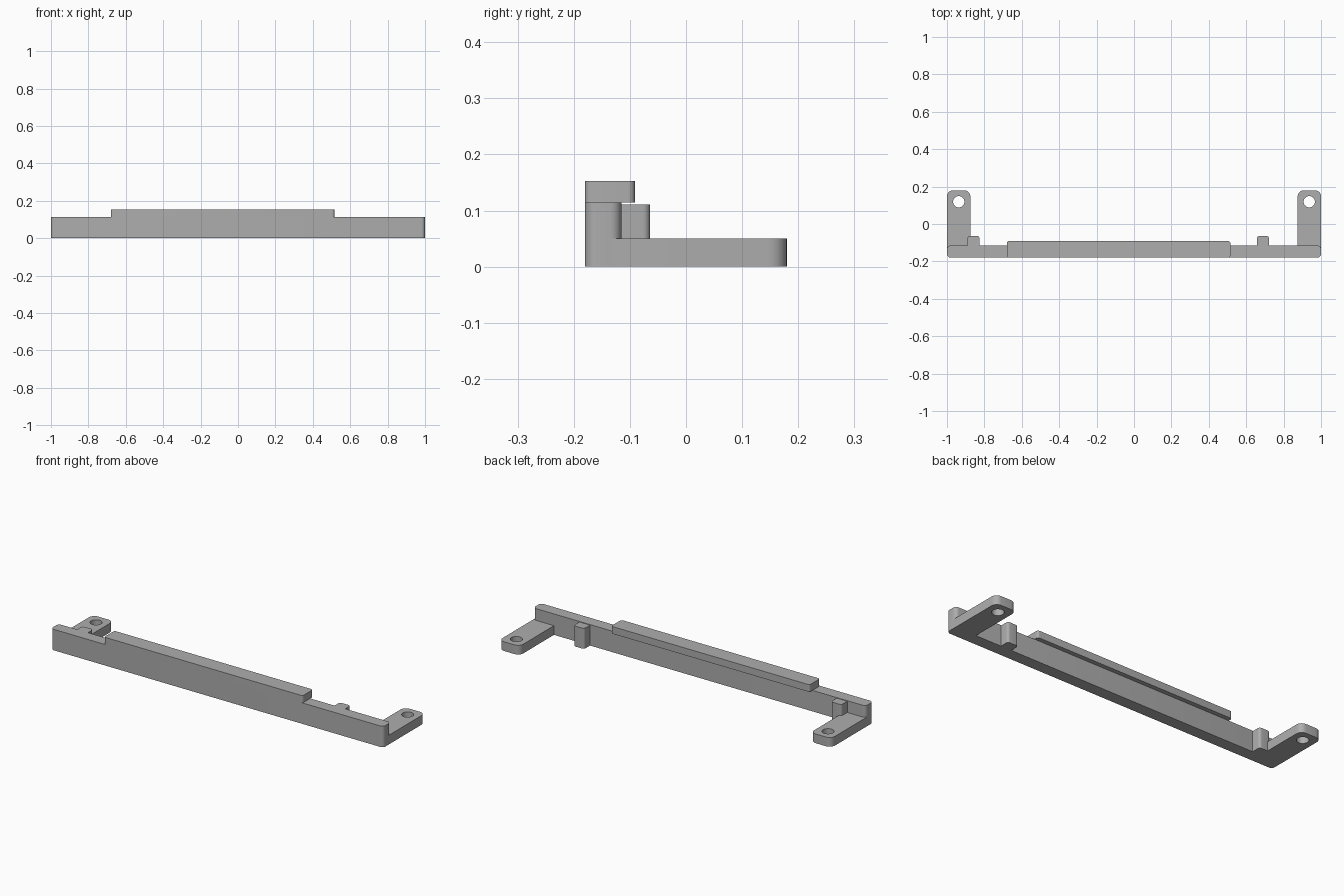
import bpy
import bmesh
import math

cube = bpy.data.objects.get("Cube")
if cube:
    bpy.data.objects.remove(cube, do_unlink=True)

grey = bpy.data.materials.new("plain_grey")
grey.use_nodes = True
colour = (0.42, 0.42, 0.42, 1)
grey.diffuse_color = colour
grey.node_tree.nodes["Principled BSDF"].inputs["Base Color"].default_value = colour


def smooth(obj):
    bpy.ops.object.select_all(action="DESELECT")
    obj.select_set(True)
    bpy.context.view_layer.objects.active = obj
    bpy.ops.object.shade_smooth_by_angle(angle=math.radians(30))


def block(name, xs, ys, zs, radius, back_only=False):
    """Box between the given limits with rounded upright corners."""
    bm = bmesh.new()
    bmesh.ops.create_cube(bm, size=1)
    for v in bm.verts:
        v.co = [lim[0] if c < 0 else lim[1] for c, lim in zip(v.co, (xs, ys, zs))]
    middle = sum(ys) / 2
    uprights = []
    for e in bm.edges:
        a, b = e.verts
        if abs(a.co.z - b.co.z) > 1e-4 and (a.co.y > middle or not back_only):
            uprights.append(e)
    bmesh.ops.bevel(bm, geom=uprights, offset=radius, segments=6,
                    profile=0.5, affect="EDGES")
    bmesh.ops.recalc_face_normals(bm, faces=bm.faces)
    mesh = bpy.data.meshes.new(name)
    bm.to_mesh(mesh)
    bm.free()
    mesh.materials.append(grey)
    obj = bpy.data.objects.new(name, mesh)
    bpy.context.collection.objects.link(obj)
    smooth(obj)
    return obj


def drill(obj, x, y, radius):
    """Cut a round upright hole through a part."""
    bpy.ops.mesh.primitive_cylinder_add(vertices=40, radius=radius, depth=0.4, location=(x, y, 0))
    cutter = bpy.context.object
    cutter.hide_render = True
    cutter.data.materials.append(grey)
    mod = obj.modifiers.new("hole", "BOOLEAN")
    mod.operation = "DIFFERENCE"
    mod.solver = "EXACT"
    mod.object = cutter
    bpy.ops.object.select_all(action="DESELECT")
    obj.select_set(True)
    bpy.context.view_layer.objects.active = obj
    bpy.ops.object.modifier_apply(modifier=mod.name)
    bpy.data.objects.remove(cutter, do_unlink=True)
    smooth(obj)


# Long bar and the raised rail that overhangs behind it
block("front_bar", (-1, 1), (-0.18, -0.115), (0, 0.114), 0.02)
block("top_rail", (-0.68, 0.515), (-0.18, -0.091), (0.114, 0.153), 0.012)

# Mounting tabs with screw holes
for side, sign in (("left", 1), ("right", -1)):
    xs = sorted((sign * 0.875, sign))
    tab = block(side + "_mounting_tab", xs, (-0.137, 0.18), (0, 0.05), 0.032, True)
    drill(tab, sign * 0.937, 0.119, 0.03)

# Locating pegs on the back of the bar
for side, x in (("left", 0.69), ("right", -0.858)):
    block(side + "_peg", (x - 0.032, x + 0.032), (-0.13, -0.064), (0, 0.111), 0.013, True)
